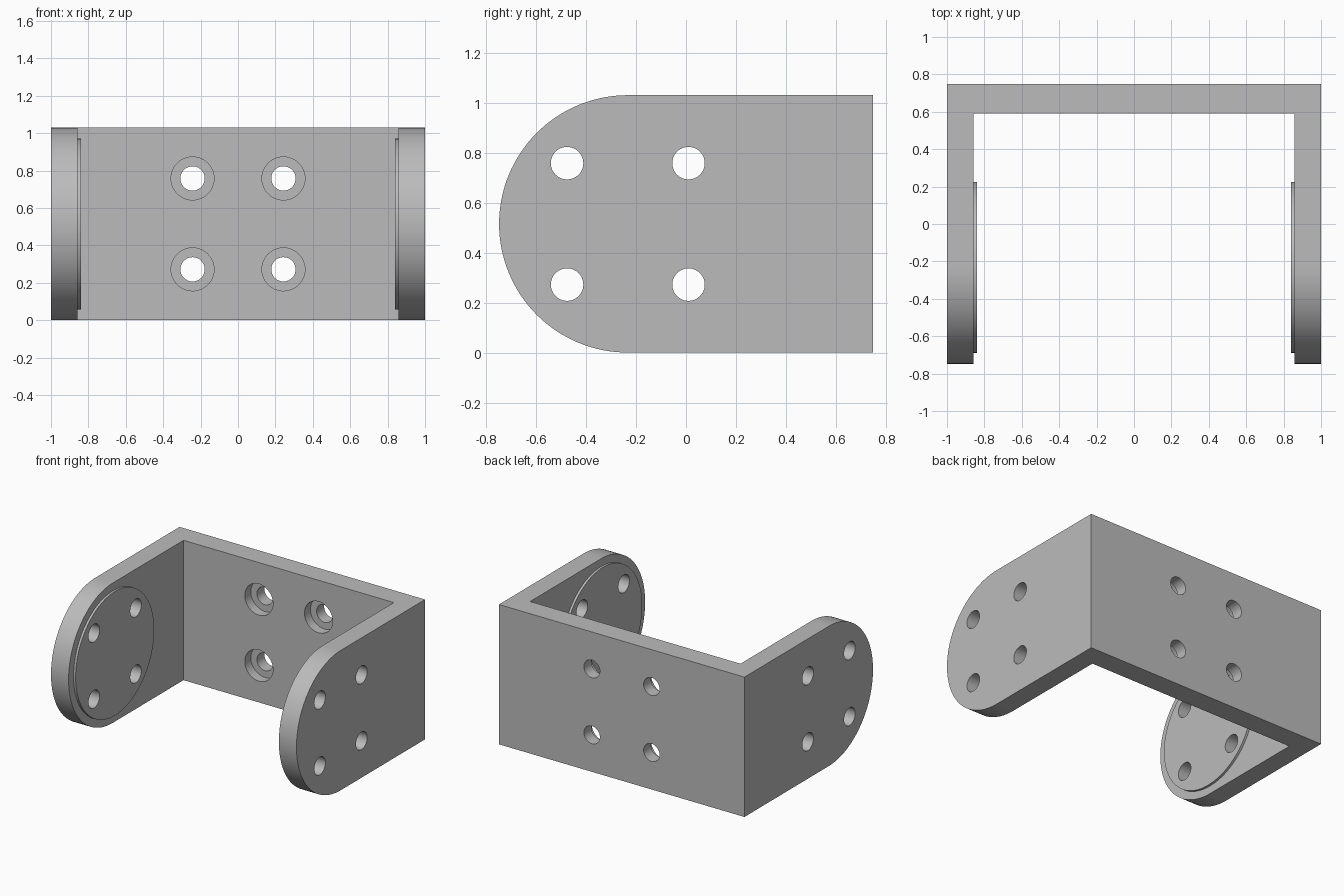
import bpy, bmesh, math
from mathutils import Matrix

if "Cube" in bpy.data.objects:
    bpy.data.objects.remove(bpy.data.objects["Cube"])

H = 1.03                      # bracket height
R = H / 2                     # rounded end radius
Y0, Y1 = -0.748, 0.748        # front tip and back face
CY = Y0 + R                   # centre of the rounded ends
INNER_X, INNER_Y = 0.857, 0.59
HOLE = 0.243                  # half the hole spacing

grey = bpy.data.materials.new("grey metal")
grey.diffuse_color = (0.5, 0.5, 0.5, 1)
grey.use_nodes = True
grey.node_tree.nodes["Principled BSDF"].inputs["Base Color"].default_value = grey.diffuse_color


def finish(name, bm):
    bmesh.ops.recalc_face_normals(bm, faces=bm.faces)
    mesh = bpy.data.meshes.new(name)
    bm.to_mesh(mesh)
    bm.free()
    mesh.materials.append(grey)
    ob = bpy.data.objects.new(name, mesh)
    bpy.context.collection.objects.link(ob)
    return ob


def extrude_outline(bm, points, offset):
    face = bm.faces.new([bm.verts.new(p) for p in points])
    out = bmesh.ops.extrude_face_region(bm, geom=[face])
    bmesh.ops.translate(bm, vec=offset,
                        verts=[v for v in out["geom"] if isinstance(v, bmesh.types.BMVert)])


def cylinder(bm, centre, radius, depth, axis, segments=48):
    turn = Matrix.Rotation(math.pi / 2, 4, 'Y' if axis == 'X' else 'X')
    bmesh.ops.create_cone(bm, cap_ends=True, segments=segments, radius1=radius,
                          radius2=radius, depth=depth,
                          matrix=Matrix.Translation(centre) @ turn)


def boolean(ob, cutter, operation):
    mod = ob.modifiers.new(operation.lower(), 'BOOLEAN')
    mod.operation, mod.object, mod.solver = operation, cutter, 'EXACT'
    bpy.context.view_layer.objects.active = ob
    bpy.ops.object.modifier_apply(modifier=mod.name)
    bpy.data.objects.remove(cutter)


# U-shaped body: side profile with a round front, extruded across the width
bm = bmesh.new()
arc = [math.pi / 2 + math.pi * i / 64 for i in range(65)]
outline = [(-1, Y1, 0), (-1, Y1, H)]
outline += [(-1, CY + R * math.cos(a), R + R * math.sin(a)) for a in arc]
extrude_outline(bm, outline, (2, 0, 0))
bracket = finish("bracket", bm)

# Clear the space between the two arms
bm = bmesh.new()
x, y = INNER_X, INNER_Y
extrude_outline(bm, [(-x, -1, -0.2), (x, -1, -0.2), (x, y, -0.2), (-x, y, -0.2)], (0, 0, 1.6))
boolean(bracket, finish("gap_cutter", bm), 'DIFFERENCE')

# Raised round pads inside both arms
for s in (-1, 1):
    bm = bmesh.new()
    cylinder(bm, (s * (INNER_X + 0.018), CY, R), 0.457, 0.07, 'X', 96)
    boolean(bracket, finish("pad", bm), 'UNION')

# Screw holes through the arms and the back wall
bm = bmesh.new()
for u in (-HOLE, HOLE):
    for v in (-HOLE, HOLE):
        for s in (-1, 1):
            cylinder(bm, (s * 0.92, CY + u, R + v), 0.065, 0.4, 'X')
        cylinder(bm, (u, 0.67, R + v), 0.065, 0.5, 'Y')
boolean(bracket, finish("hole_cutter", bm), 'DIFFERENCE')

# Counterbores on the inner side of the back wall
bm = bmesh.new()
for u in (-HOLE, HOLE):
    for v in (-HOLE, HOLE):
        cylinder(bm, (u, INNER_Y + 0.07 - 0.1, R + v), 0.115, 0.2, 'Y')
boolean(bracket, finish("counterbore_cutter", bm), 'DIFFERENCE')

# Smooth the curved walls, keep the rims sharp
bpy.ops.object.select_all(action='DESELECT')
bracket.select_set(True)
bpy.context.view_layer.objects.active = bracket
bpy.ops.object.shade_smooth_by_angle(angle=math.radians(30))
